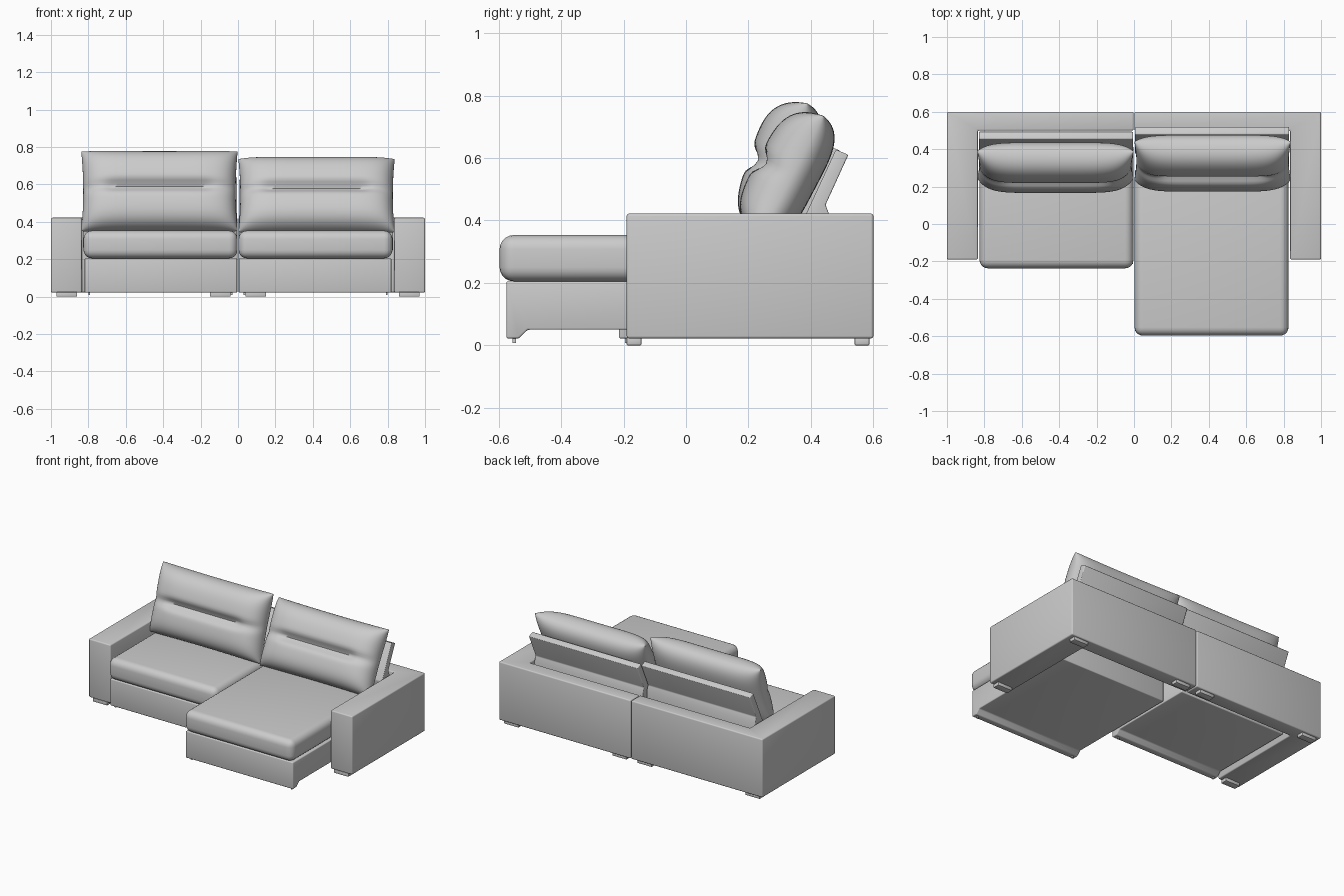
import bpy, bmesh, math
from mathutils import Vector

if "Cube" in bpy.data.objects:
    bpy.data.objects.remove(bpy.data.objects["Cube"])

fabric = bpy.data.materials.new("light_grey_fabric")
fabric.use_nodes = True
grey = (0.6, 0.6, 0.6, 1)
fabric.diffuse_color = grey
fabric.node_tree.nodes["Principled BSDF"].inputs["Base Color"].default_value = grey


def finish(name, bm, bevel=0, segments=3, angle=40):
    bmesh.ops.recalc_face_normals(bm, faces=bm.faces)
    mesh = bpy.data.meshes.new(name)
    bm.to_mesh(mesh)
    bm.free()
    mesh.materials.append(fabric)
    ob = bpy.data.objects.new(name, mesh)
    bpy.context.collection.objects.link(ob)
    bpy.ops.object.select_all(action='DESELECT')
    ob.select_set(True)
    bpy.context.view_layer.objects.active = ob
    if bevel:
        mod = ob.modifiers.new("soft_edges", 'BEVEL')
        mod.width, mod.segments = bevel, segments
        bpy.ops.object.modifier_apply(modifier=mod.name)
    bpy.ops.object.shade_smooth_by_angle(angle=math.radians(angle))
    return ob


def prism(name, points, offset, bevel=0, segments=3):
    """Extrude a closed outline of 3D points along an offset."""
    bm = bmesh.new()
    face = bm.faces.new([bm.verts.new(p) for p in points])
    extruded = bmesh.ops.extrude_face_region(bm, geom=[face])["geom"]
    verts = [g for g in extruded if isinstance(g, bmesh.types.BMVert)]
    bmesh.ops.translate(bm, verts=verts, vec=offset)
    return finish(name, bm, bevel, segments)


def box(name, x, y, z, bevel=0, segments=3):
    outline = [(x[0], y[0], z[0]), (x[1], y[0], z[0]),
               (x[1], y[1], z[0]), (x[0], y[1], z[0])]
    return prism(name, outline, (0, 0, z[1] - z[0]), bevel, segments)


def span(side, a, b):
    return sorted((side * a, side * b))


def pillow(name, side, bottom, top):
    """Pinched cushion with two front lobes and a tufted crease."""
    bottom, top = Vector(bottom), Vector(top)
    up = top - bottom
    front = Vector((0, -up.z, up.y)).normalized()
    nu, nv = 64, 48
    bm = bmesh.new()
    for sign in (1, -1):
        rows = []
        for j in range(nv + 1):
            v = -math.cos(math.pi * j / nv)
            row = []
            for i in range(nu + 1):
                u = -math.cos(math.pi * i / nu)
                puff = ((1 - u ** 6) * (1 - v ** 4)) ** 0.5
                if sign > 0:
                    crease = math.exp(-(v / 0.13) ** 2)
                    reach = 1 / (1 + math.exp((abs(u) - 0.68) * 25))
                    depth = puff * (0.122 - crease * (0.018 + 0.022 * reach))
                else:
                    depth = -0.085 * puff
                # edges draw in between the corners
                across = 0.418 * u * (1 - 0.025 * (1 - v * v))
                along = 0.5 + 0.5 * v * (1 - 0.02 * (1 - u * u))
                p = bottom + up * along + front * depth
                row.append(bm.verts.new((side * 0.42 + across, p.y, p.z)))
            rows.append(row)
        for j in range(nv):
            for i in range(nu):
                bm.faces.new((rows[j][i], rows[j][i + 1],
                              rows[j + 1][i + 1], rows[j + 1][i]))
    bmesh.ops.remove_doubles(bm, verts=bm.verts, dist=0.0001)
    finish(name, bm, angle=60)


# side: -1 is the short seat, 1 is the extended seat
for side, label, front, rear in ((-1, "right", -0.215, 0.45), (1, "left", -0.575, 0.29)):
    # arm and back shell, one L-shaped block
    shell = [(1, -0.19), (1, 0.6), (0.002, 0.6), (0.002, 0.5), (0.835, 0.5), (0.835, -0.19)]
    prism(label + "_arm_and_back", [(side * x, y, 0.022) for x, y in shell],
          (0, 0, 0.4), 0.008)

    # seat base with a lower front apron
    profile = [(front, 0.205), (front, 0.022), (front + 0.04, 0.022),
               (front + 0.068, 0.05), (rear, 0.05), (rear, 0.205)]
    prism(label + "_seat_base", [(side * 0.005, y, z) for y, z in profile],
          (side * 0.815, 0, 0), 0.006)

    # seat cushion
    box(label + "_seat_cushion", span(side, 0.003, 0.826), (front - 0.022, rear),
        (0.205, 0.353), 0.045, 5)

    # small supports behind the apron
    for n, x in enumerate((0.03, 0.79)):
        box(f"{label}_caster_{n}", span(side, x, x + 0.01),
            (front + 0.02, front + 0.03), (0.008, 0.03))

    # tilted headrest panel
    shift = 0 if side > 0 else -0.025
    panel = [(0.48, 0.627), (0.52, 0.61), (0.447, 0.45), (0.46, 0.415),
             (0.46, 0.25), (0.40, 0.25), (0.375, 0.40)]
    prism(label + "_headrest", [(side * 0.005, y + shift, z - shift / 2) for y, z in panel],
          (side * 0.825, 0, 0), 0.005)

    # flat feet
    for place, x, y in (("front_outer", 0.86, -0.19), ("back_outer", 0.86, 0.54),
                        ("back_inner", 0.04, 0.54)):
        box(f"{label}_{place}_foot", span(side, x, x + 0.11), (y, y + 0.047),
            (0, 0.024), 0.003, 2)

# back cushions
pillow("right_back_cushion", -1, (0, 0.245, 0.35), (0, 0.388, 0.775))
pillow("left_back_cushion", 1, (0, 0.235, 0.345), (0, 0.44, 0.735))
